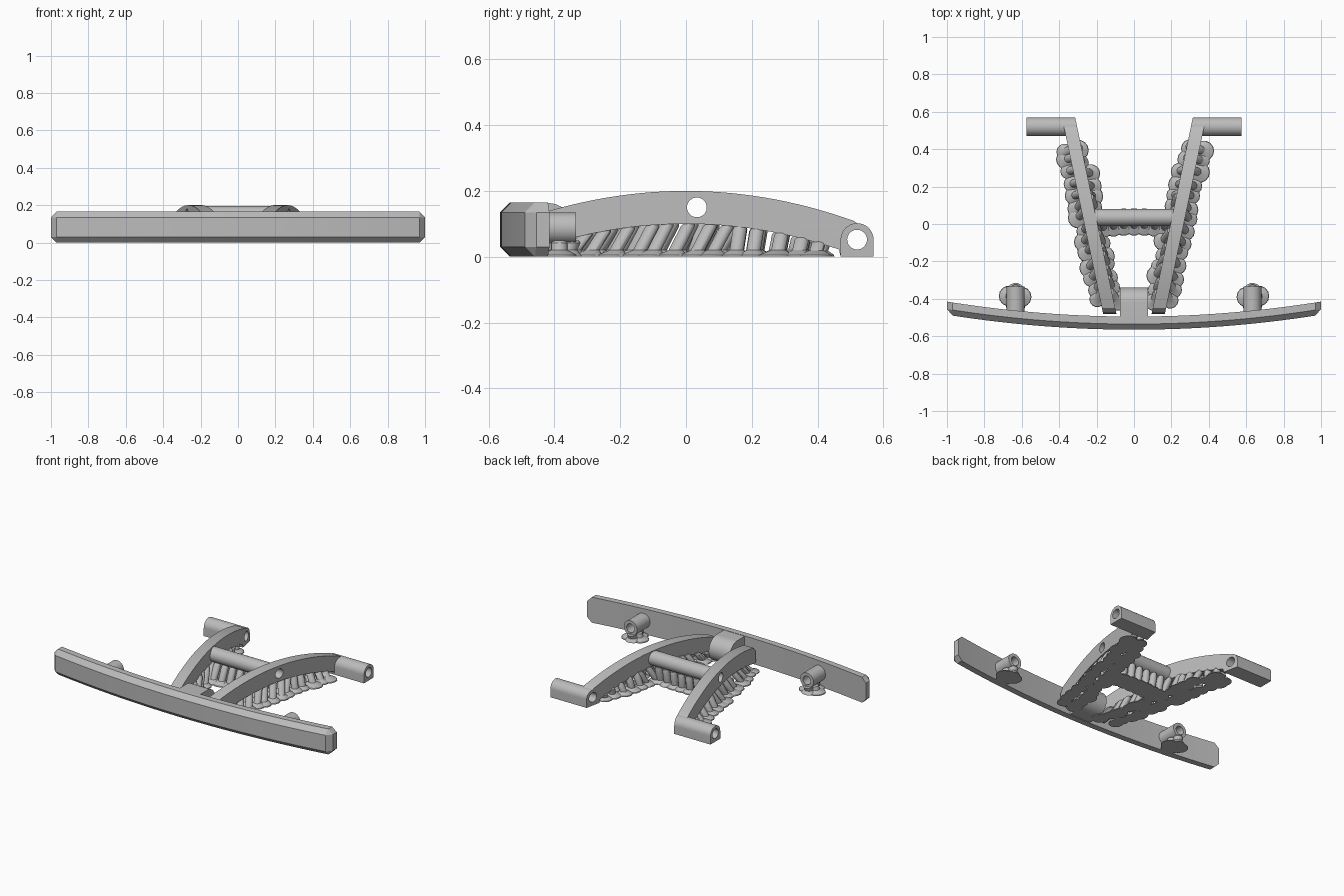
import bpy, bmesh, math, random
from mathutils import Vector

cube = bpy.data.objects.get("Cube")
if cube:
    bpy.data.objects.remove(cube, do_unlink=True)
random.seed(4)

grey = bpy.data.materials.new("plain grey")
grey.use_nodes = True
grey.diffuse_color = (0.5, 0.5, 0.5, 1)
grey.node_tree.nodes["Principled BSDF"].inputs["Base Color"].default_value = (0.5, 0.5, 0.5, 1)


def finish(name, bm):
    bmesh.ops.remove_doubles(bm, verts=bm.verts, dist=0.0004)
    bmesh.ops.recalc_face_normals(bm, faces=bm.faces)
    mesh = bpy.data.meshes.new(name)
    bm.to_mesh(mesh)
    bm.free()
    mesh.materials.append(grey)
    obj = bpy.data.objects.new(name, mesh)
    bpy.context.collection.objects.link(obj)
    bpy.ops.object.select_all(action="DESELECT")
    obj.select_set(True)
    bpy.context.view_layer.objects.active = obj
    bpy.ops.object.shade_smooth_by_angle(angle=math.radians(30))


def circle(cu, cv, r, start=0, end=360, n=32):
    angles = [math.radians(start + (end - start) * i / n) for i in range(n + (end - start < 360))]
    return [(cu + r * math.cos(a), cv + r * math.sin(a)) for a in angles]


def extrude(name, loops, place):
    """Fill an outline with holes, extrude it, and place each (u, v, t), t from 0 to 1."""
    curve = bpy.data.curves.new(name + "_outline", "CURVE")
    curve.dimensions, curve.fill_mode, curve.extrude = "2D", "BOTH", 0.5
    for loop in loops:
        spline = curve.splines.new("POLY")
        spline.points.add(len(loop) - 1)
        for point, (u, v) in zip(spline.points, loop):
            point.co = (u, v, 0, 1)
        spline.use_cyclic_u = True
    helper = bpy.data.objects.new(name + "_outline", curve)
    bpy.context.collection.objects.link(helper)
    bpy.context.view_layer.update()
    graph = bpy.context.evaluated_depsgraph_get()
    mesh = bpy.data.meshes.new_from_object(helper.evaluated_get(graph))
    bm = bmesh.new()
    bm.from_mesh(mesh)
    for vert in bm.verts:
        vert.co = place(vert.co.x, vert.co.y, vert.co.z + 0.5)
    bpy.data.objects.remove(helper)
    bpy.data.curves.remove(curve)
    bpy.data.meshes.remove(mesh)
    finish(name, bm)


# Curved front bar with chamfered front and ends
H, C = 0.165, 0.03
bm = bmesh.new()
rings = []
stations = [-1] + [-0.97 + 1.94 * i / 32 for i in range(33)] + [1]
for x in stations:
    back = -0.495 + 0.08 * x * x
    front = back - 0.07
    tip = C if abs(x) == 1 else 0
    section = [(back, tip), (back, H - tip), (front + C, H - tip),
               (front + tip, H - C), (front + tip, C), (front + C, tip)]
    rings.append([bm.verts.new((x, y, z)) for y, z in section])
for a, b in zip(rings, rings[1:]):
    for i in range(6):
        j = (i + 1) % 6
        bm.faces.new((a[i], a[j], b[j], b[i]))
bm.faces.new(rings[0])
bm.faces.new(rings[-1])
finish("front_bar", bm)

# Rounded block on the back of the bar
block = [(-0.51, 0.003)] + circle(-0.42, 0.083, 0.08, -90, 90) + [(-0.51, 0.163)]
extrude("center_block", [block], lambda u, v, t: Vector((-0.075 + 0.15 * t, u, v)))


# Arched arms, spreading toward the back
def inner(y):
    return 0.195 + 0.21 * y


def outer(y):
    return inner(y) + 0.071


def top(y):
    return 0.2 - 0.35 * y * y


def underside(y):
    return 0.1 - 0.36 * y * y


N = 28
arm = [(-0.48, 0.03), (-0.475, 0.1)]
arm += [(y, top(y)) for y in [-0.45 + 0.96 * i / N for i in range(N + 1)]]
arm += circle(0.52, 0.052, 0.05, 90, 0, 10) + [(0.57, 0), (0.47, 0)]
arm += [(y, underside(y)) for y in [0.465 - 0.935 * i / N for i in range(N + 1)]]
lug = circle(0.52, 0.052, 0.05, 0, 180, 20) + [(0.47, 0), (0.57, 0)]
pin_hole = circle(0.52, 0.052, 0.03)
bar_hole = circle(0.033, 0.15, 0.03)

for side, label in ((1, "left"), (-1, "right")):
    extrude(label + "_arm", [arm, pin_hole, bar_hole],
            lambda u, v, t: Vector((side * (inner(u) + t * (outer(u) - inner(u))), u, v)))
    extrude(label + "_rear_lug", [lug, pin_hole],
            lambda u, v, t: Vector((side * (outer(u) + t * (0.575 - outer(u))), u, v)))
    extrude(label + "_bar_peg", [circle(0.633, 0.087, 0.048), circle(0.633, 0.087, 0.028)],
            lambda u, v, t: Vector((side * u, -0.475 + 0.14 * t, v)))

# Hollow tube between the arms
extrude("cross_tube", [circle(0.035, 0.15, 0.046), bar_hole],
        lambda u, v, t: Vector(((2 * t - 1) * (inner(u) + 0.004), u, v)))


# Print supports: a flared pad on the ground and a leaning strut
def strut(bm, foot, head, pad=0.055, r=0.022, n=14):
    foot, head = Vector(foot), Vector(head)
    low = foot.lerp(head, min(0.4, 0.02 / max(head.z, 0.02)))
    neck = foot.lerp(head, 0.85)
    levels = [(foot, pad), (foot + Vector((0, 0, 0.006)), pad * 0.95),
              (low, r), (neck, r), (head, r * 0.7)]
    loops = [[bm.verts.new(c + Vector((q * math.cos(math.tau * i / n), q * math.sin(math.tau * i / n), 0)))
              for i in range(n)] for c, q in levels]
    for a, b in zip(loops, loops[1:]):
        for i in range(n):
            j = (i + 1) % n
            bm.faces.new((a[i], a[j], b[j], b[i]))
    bm.faces.new(loops[0])
    bm.faces.new(loops[-1])


for side, label in ((1, "left"), (-1, "right")):
    bm = bmesh.new()
    for row in (-1, 1):
        for i in range(14):
            y = -0.41 + 0.062 * i + random.uniform(-0.012, 0.012)
            lean = 0.055 if y < 0.12 else 0.015
            mid = (inner(y) + outer(y)) / 2
            spread = (0.045 if row < 0 else 0.05) + random.uniform(-0.012, 0.012)
            if y > 0.3 and row < 0:
                spread = 0.015
            z = underside(y + lean) + 0.008
            strut(bm, (side * (mid + row * spread), y, 0),
                  (side * (mid + row * 0.018), y + lean, z), random.uniform(0.042, 0.058))
    finish(label + "_arm_supports", bm)

    bm = bmesh.new()
    for dx, dy in ((0, -0.035), (-0.03, 0), (0.035, 0.005)):
        strut(bm, (side * (0.633 + dx), -0.39 + dy, 0), (side * (0.633 + dx * 0.5), -0.39 + dy, 0.05), 0.055, 0.025)
    strut(bm, (side * 0.633, -0.365, 0), (side * 0.633, -0.345, 0.05), 0.05, 0.028)
    finish(label + "_peg_supports", bm)

bm = bmesh.new()
for i in range(7):
    x = -0.165 + 0.055 * i
    y = -0.01 - 0.5 * x * x
    strut(bm, (x, y, 0), (x, 0.03, 0.108), 0.052)
    strut(bm, (x, y + 0.045, 0), (x, 0.05, 0.108), 0.05)
finish("cross_tube_supports", bm)
